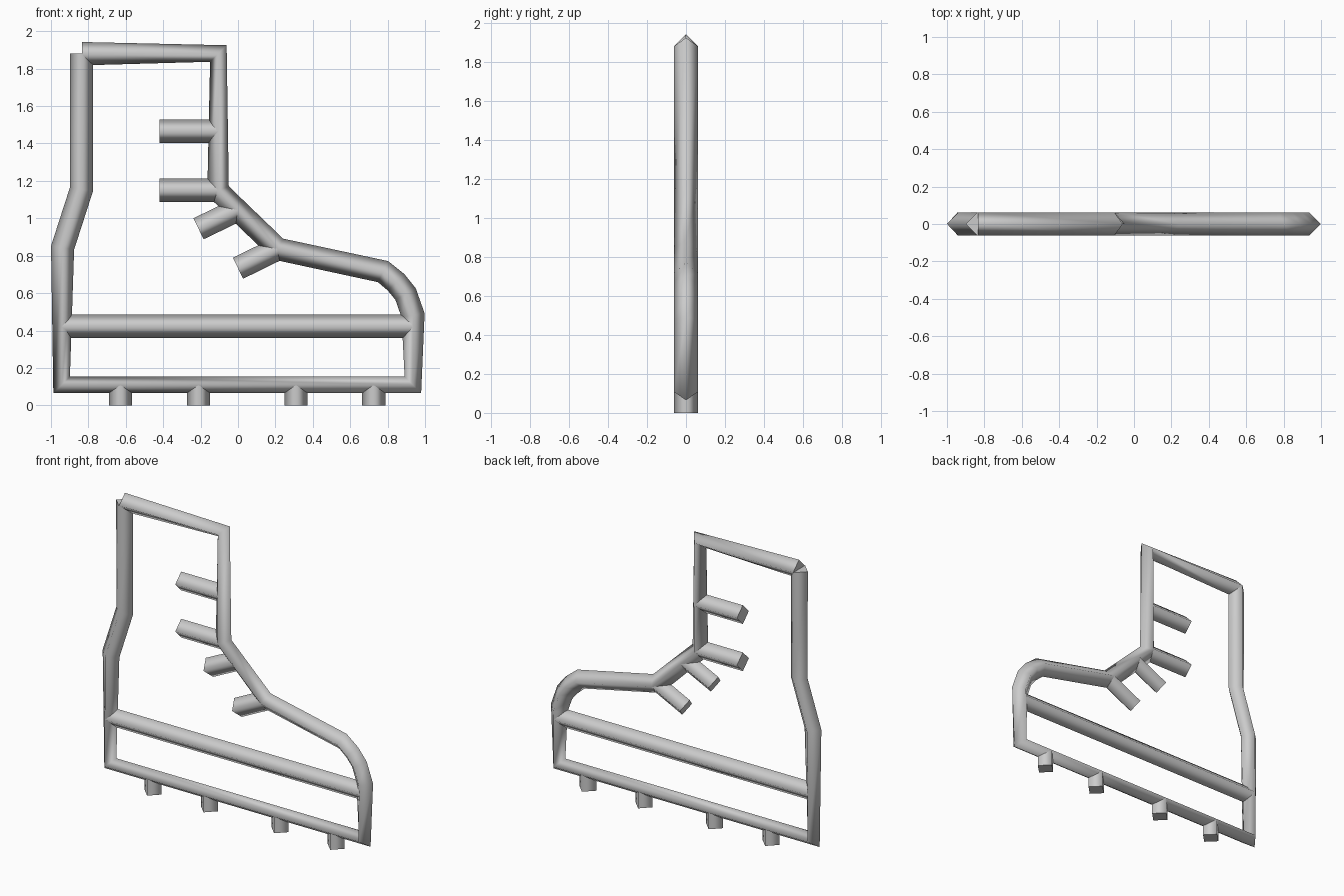
import bpy, bmesh
from mathutils import Vector

if "Cube" in bpy.data.objects:
    bpy.data.objects.remove(bpy.data.objects["Cube"])

R = 0.0625  # half-diagonal of the diamond tube section

grey = bpy.data.materials.new("light grey")
grey.diffuse_color = (0.6, 0.6, 0.6, 1)
grey.use_nodes = True
grey.node_tree.nodes["Principled BSDF"].inputs["Base Color"].default_value = grey.diffuse_color


def tube(name, path):
    """Sweep a four-sided diamond section along an x/z path, capping both ends."""
    pts = [Vector((x, 0, z)) for x, z in path]
    dirs = [(b - a).normalized() for a, b in zip(pts, pts[1:])]
    side = Vector((0, 1, 0))
    bm = bmesh.new()
    rings = []
    for i, p in enumerate(pts):
        t = (dirs[max(i - 1, 0)] + dirs[min(i, len(dirs) - 1)]).normalized()
        n = side.cross(t)
        rings.append([bm.verts.new(p + o * R) for o in (n, side, -n, -side)])
    for a, b in zip(rings, rings[1:]):
        for k in range(4):
            j = (k + 1) % 4
            bm.faces.new((a[k], a[j], b[j], b[k])).smooth = True
    # separate flat caps keep the cut ends crisp
    for ring in (rings[0], rings[-1][::-1]):
        bm.faces.new([bm.verts.new(v.co) for v in ring[::-1]])
    if bm.calc_volume(signed=True) < 0:
        bmesh.ops.reverse_faces(bm, faces=bm.faces[:])
    mesh = bpy.data.meshes.new(name)
    bm.to_mesh(mesh)
    bm.free()
    mesh.materials.append(grey)
    ob = bpy.data.objects.new(name, mesh)
    bpy.context.collection.objects.link(ob)


# Boot outline: down the heel, along the sole, round the toe, up the shin, back
tube("boot_outline", [
    (-0.837, 1.88), (-0.837, 1.155), (-0.938, 0.842), (-0.943, 0.109),
    (0.935, 0.109), (0.936, 0.481), (0.896, 0.595), (0.845, 0.658),
    (0.775, 0.715), (0.212, 0.836), (-0.107, 1.147), (-0.105, 1.881),
    (-0.835, 1.88)])

# Bar along the top of the sole
tube("sole_band", [(-0.94, 0.422), (0.935, 0.422)])

# Lace stubs
laces = [((-0.42, 1.465), (-0.107, 1.465)), ((-0.42, 1.15), (-0.107, 1.15)),
         ((-0.211, 0.944), (0.0, 1.046)), ((0.0, 0.733), (0.21, 0.836))]
for i, ends in enumerate(laces):
    tube(f"lace_{i + 1}", ends)

# Cleats under the sole
for i, x in enumerate((-0.628, -0.211, 0.31, 0.725)):
    tube(f"cleat_{i + 1}", [(x, 0), (x, 0.107)])
